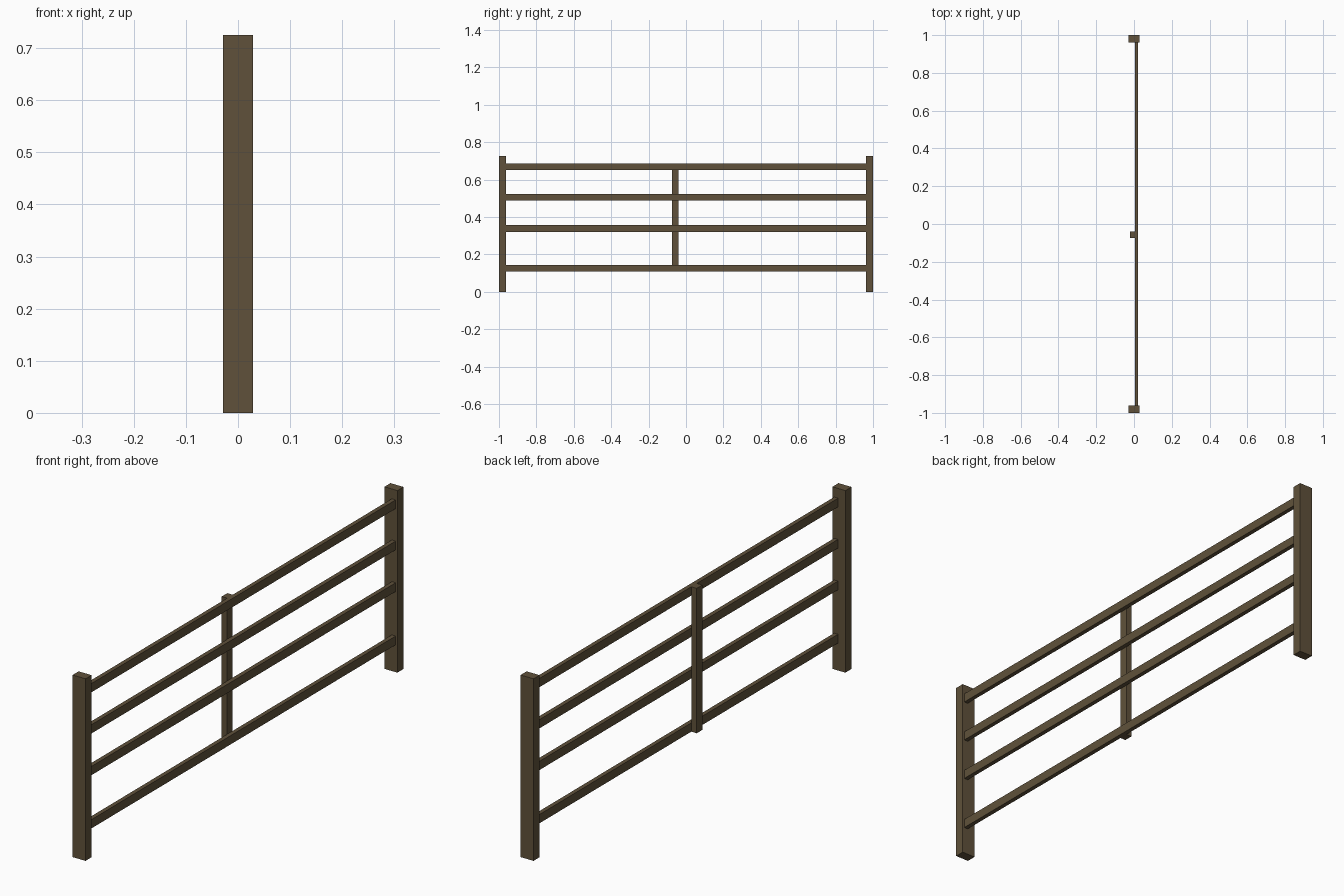
import bpy

if "Cube" in bpy.data.objects:
    bpy.data.objects.remove(bpy.data.objects["Cube"])

wood = bpy.data.materials.new("dark_wood")
wood.diffuse_color = (0.115, 0.083, 0.043, 1)
wood.use_nodes = True
wood.node_tree.nodes["Principled BSDF"].inputs["Base Color"].default_value = wood.diffuse_color


def box(name, x, y, z):
    """Box spanning the given (min, max) ranges."""
    spans = (x, y, z)
    bpy.ops.mesh.primitive_cube_add(size=1, location=[(a + b) / 2 for a, b in spans])
    ob = bpy.context.object
    ob.name = name
    ob.scale = [b - a for a, b in spans]
    bpy.ops.object.transform_apply(location=False, rotation=False, scale=True)
    ob.data.materials.append(wood)
    return ob


# end posts
box("front_post", (-0.0285, 0.0285), (-1, -0.962), (0, 0.725))
box("back_post", (-0.0285, 0.0285), (0.962, 1), (0, 0.725))

# horizontal rails, spaced wider at the bottom
for i, z in enumerate((0.109, 0.321, 0.487, 0.651)):
    box(f"rail_{i + 1}", (0.004, 0.021), (-0.965, 0.965), (z, z + 0.035))

# upright brace behind the rails
box("middle_brace", (-0.020, 0.004), (-0.074, -0.039), (0.109, 0.686))
